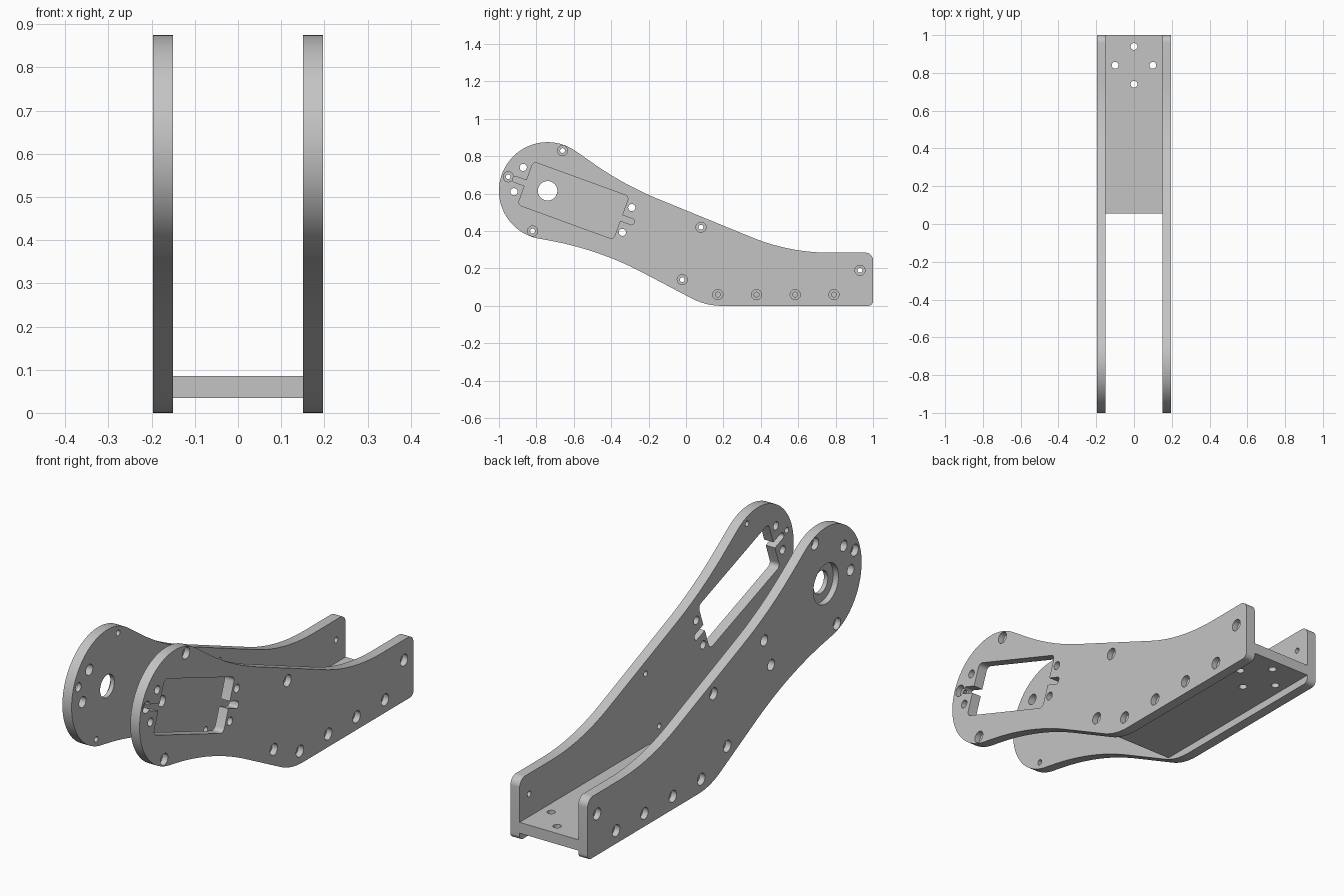
import bpy, bmesh, math
from mathutils import Vector

default = bpy.data.objects.get("Cube")
if default:
    bpy.data.objects.remove(default)

grey = bpy.data.materials.new("plain grey")
grey.use_nodes = True
colour = (0.55, 0.55, 0.55, 1)
grey.diffuse_color = colour
grey.node_tree.nodes["Principled BSDF"].inputs["Base Color"].default_value = colour

INNER, OUTER = 0.15, 0.197


def circle(y, z, r, start=0, end=360, steps=32):
    """Arc points; a full turn leaves out the repeated last point."""
    count = steps if end - start == 360 else steps + 1
    angles = [math.radians(start + (end - start) * i / steps) for i in range(count)]
    return [Vector((y + r * math.cos(a), z + r * math.sin(a))) for a in angles]


def fillet(before, corner, after, r, steps=14):
    """Tangent arc of radius r that replaces a corner."""
    b, c, a = Vector(before), Vector(corner), Vector(after)
    d1, d2 = (b - c).normalized(), (a - c).normalized()
    half = d1.angle(d2) / 2
    centre = c + (d1 + d2).normalized() * (r / math.sin(half))
    p, q = c + d1 * (r / math.tan(half)) - centre, c + d2 * (r / math.tan(half)) - centre
    turn = p.angle_signed(q)
    pts = []
    for i in range(steps + 1):
        t = -turn * i / steps
        pts.append(centre + Vector((p.x * math.cos(t) - p.y * math.sin(t),
                                    p.x * math.sin(t) + p.y * math.cos(t))))
    return pts


def rounded(corners, r):
    n = len(corners)
    return [p for i in range(n)
            for p in fillet(corners[i - 1], corners[i], corners[(i + 1) % n], r, 6)]


def prisms(name, profiles, axis="x"):
    """Extrude each (profile, low, high) along an axis into one mesh."""
    bm = bmesh.new()
    for pts, low, high in profiles:
        place = (lambda p: (low, p.x, p.y)) if axis == "x" else (lambda p: (p.x, p.y, low))
        face = bm.faces.new([bm.verts.new(place(p)) for p in pts])
        top = bmesh.ops.extrude_face_region(bm, geom=[face])["geom"]
        shift = Vector((high - low, 0, 0)) if axis == "x" else Vector((0, 0, high - low))
        bmesh.ops.translate(bm, vec=shift, verts=[v for v in top if isinstance(v, bmesh.types.BMVert)])
    bmesh.ops.recalc_face_normals(bm, faces=bm.faces)
    mesh = bpy.data.meshes.new(name)
    bm.to_mesh(mesh)
    bm.free()
    mesh.materials.append(grey)
    obj = bpy.data.objects.new(name, mesh)
    bpy.context.collection.objects.link(obj)
    return obj


def select(obj):
    bpy.ops.object.select_all(action="DESELECT")
    obj.select_set(True)
    bpy.context.view_layer.objects.active = obj


def cut(obj, cutter):
    cutter.hide_render = True
    mod = obj.modifiers.new("cut", "BOOLEAN")
    mod.operation, mod.solver, mod.object = "DIFFERENCE", "EXACT", cutter
    select(obj)
    bpy.ops.object.modifier_apply(modifier=mod.name)
    bpy.data.objects.remove(cutter)


def finish(obj):
    select(obj)
    bpy.ops.object.shade_smooth_by_angle(angle=math.radians(30))


# Side plate outline: round head, then filleted corners around the arm
HEAD = (-0.74, 0.615)
head = circle(*HEAD, 0.26, 55, 260, 56)
path = [(head[-1], 0), ((-0.47, 0.303), 1.75), ((0.106, 0), 0.35), ((1, 0), 0.025),
        ((1, 0.284), 0.04), ((0.553, 0.284), 1.1), ((-0.329, 0.645), 1.8), (head[0], 0)]
outline = list(head)
for i in range(1, len(path) - 1):
    outline += fillet(path[i - 1][0], path[i][0], path[i + 1][0], path[i][1])

# Screw and mount hole positions (y, z)
screws = [(-0.66, 0.83), (-0.95, 0.69), (-0.82, 0.40), (0.08, 0.42), (-0.02, 0.14),
          (0.93, 0.19)] + [(0.17 + 0.207 * i, 0.06) for i in range(4)]
mounts = [(-0.87, 0.74), (-0.92, 0.61), (-0.29, 0.525), (-0.34, 0.393)]

# Tilted motor pocket with a cable slot along its long axis
U = Vector((math.cos(math.radians(-20)), math.sin(math.radians(-20))))
V = Vector((-U.y, U.x))


def tilted_box(half_u, half_v, r):
    centre = Vector((-0.602, 0.563))
    return rounded([centre + U * half_u * a + V * half_v * b
                    for a, b in ((-1, -1), (1, -1), (1, 1), (-1, 1))], r)


for name, side in (("left_side_plate", 1), ("right_side_plate", -1)):
    def span(a, b):
        return (side * a, side * b)

    through, bore = span(0.1, 0.25), span(0.17, 0.25)
    plate = prisms(name, [(outline, *span(INNER, OUTER))])
    recesses = [(circle(y, z, 0.027), *bore) for y, z in screws]
    holes = [(circle(y, z, 0.02 if side < 0 and y < -0.9 else 0.013), *through)
             for y, z in screws]
    holes += [(circle(y, z, 0.019 if side > 0 else 0.025), *through) for y, z in mounts]
    if side > 0:
        recesses.append((tilted_box(0.272, 0.122, 0.022), *through))
        holes.append((tilted_box(0.345, 0.016, 0.012), *through))
    else:
        # Stepped bearing seat for the pivot
        recesses.append((circle(*HEAD, 0.092, steps=48), *bore))
        holes.append((circle(*HEAD, 0.052, steps=48), *through))
    cut(plate, prisms("recess_cutter", recesses))
    cut(plate, prisms("hole_cutter", holes))
    finish(plate)

# Base plate joining the sides, with four mounting holes
base = [Vector(p) for p in ((-INNER, 0.055), (INNER, 0.055), (INNER, 1), (-INNER, 1))]
floor = prisms("base_plate", [(base, 0.035, 0.085)], "z")
cut(floor, prisms("base_hole_cutter", [(circle(x, y, 0.018), -0.1, 0.2) for x, y in
                                       ((0, 0.94), (-0.1, 0.84), (0.1, 0.84), (0, 0.74))], "z"))
finish(floor)
